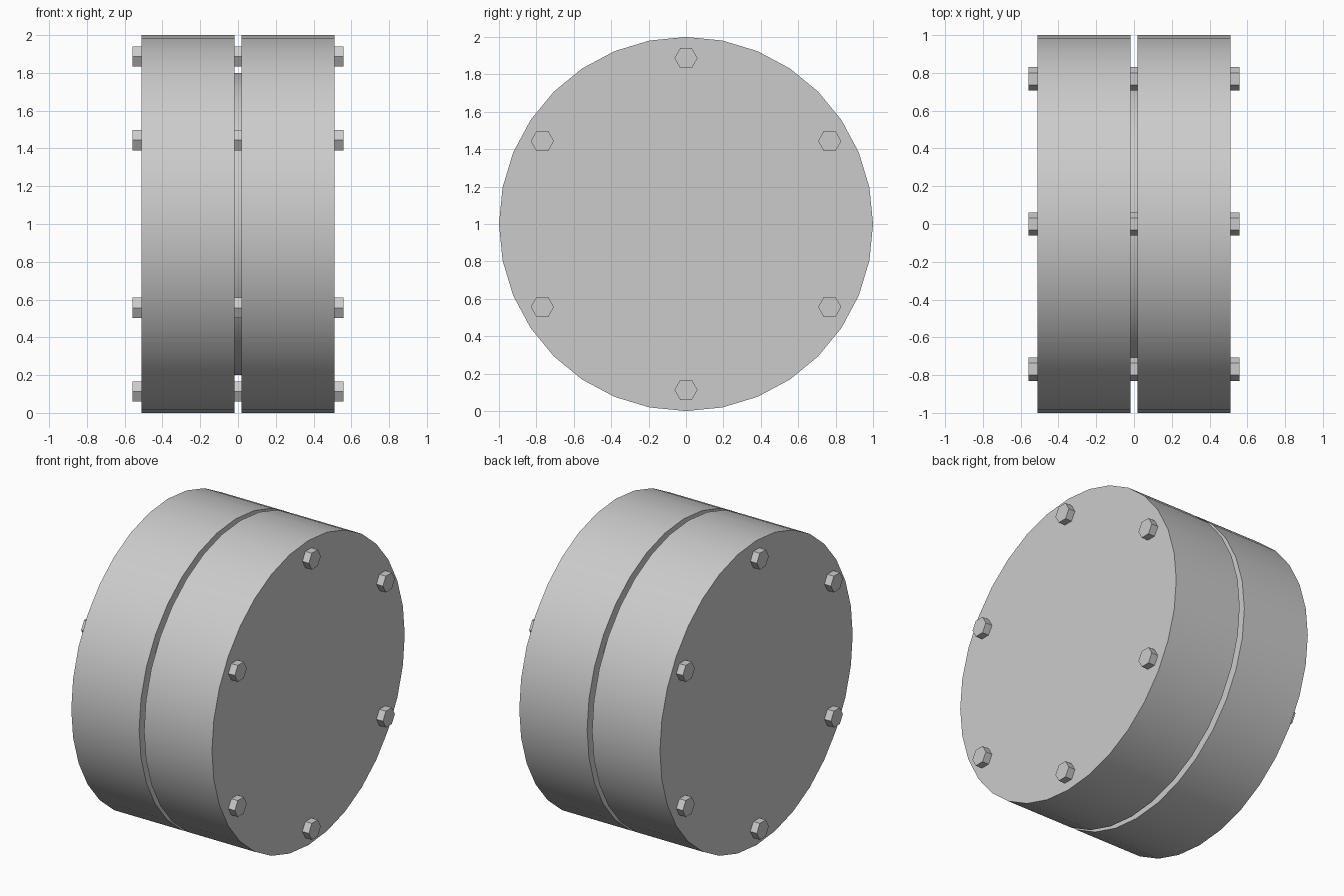
import bpy, math

if "Cube" in bpy.data.objects:
    bpy.data.objects.remove(bpy.data.objects["Cube"])

def x_cylinder(name, x0, x1, radius, sides, y=0.0, z=1.0, smooth=False):
    """Closed prism along x with a corner pointing to +y."""
    ring = [(radius * math.cos(2 * math.pi * i / sides),
             radius * math.sin(2 * math.pi * i / sides)) for i in range(sides)]
    verts = [(x, y + a, z + b) for x in (x0, x1) for a, b in ring]
    faces = [(i, (i + 1) % sides, sides + (i + 1) % sides, sides + i)[::-1]
             for i in range(sides)]
    faces += [tuple(range(sides))[::-1], tuple(range(sides, 2 * sides))]
    mesh = bpy.data.meshes.new(name)
    mesh.from_pydata(verts, [], [f if len(f) > 4 else f[::-1] for f in faces])
    # side faces wind outward: fix consistently
    import bmesh
    bm = bmesh.new()
    bm.from_mesh(mesh)
    bmesh.ops.recalc_face_normals(bm, faces=bm.faces)
    bm.to_mesh(mesh)
    bm.free()
    obj = bpy.data.objects.new(name, mesh)
    bpy.context.collection.objects.link(obj)
    if smooth:
        bpy.ops.object.select_all(action='DESELECT')
        obj.select_set(True)
        bpy.context.view_layer.objects.active = obj
        bpy.ops.object.shade_smooth_by_angle(angle=math.radians(30))
    return obj

# Two thick drums with a narrow gap between them
x_cylinder("left_drum", -0.511, -0.018, 1.0, 32, smooth=True)
x_cylinder("right_drum", 0.018, 0.511, 1.0, 32, smooth=True)

# Recessed spacer disc filling the gap
x_cylinder("spacer_disc", -0.018, 0.018, 0.8, 32, smooth=True)

# Six hexagonal bolts running right through both drums
for k in range(6):
    a = math.radians(30 + 60 * k)
    x_cylinder(f"through_bolt_{k + 1}", -0.558, 0.558, 0.062, 6,
               y=0.887 * math.cos(a), z=1.0 + 0.887 * math.sin(a))
